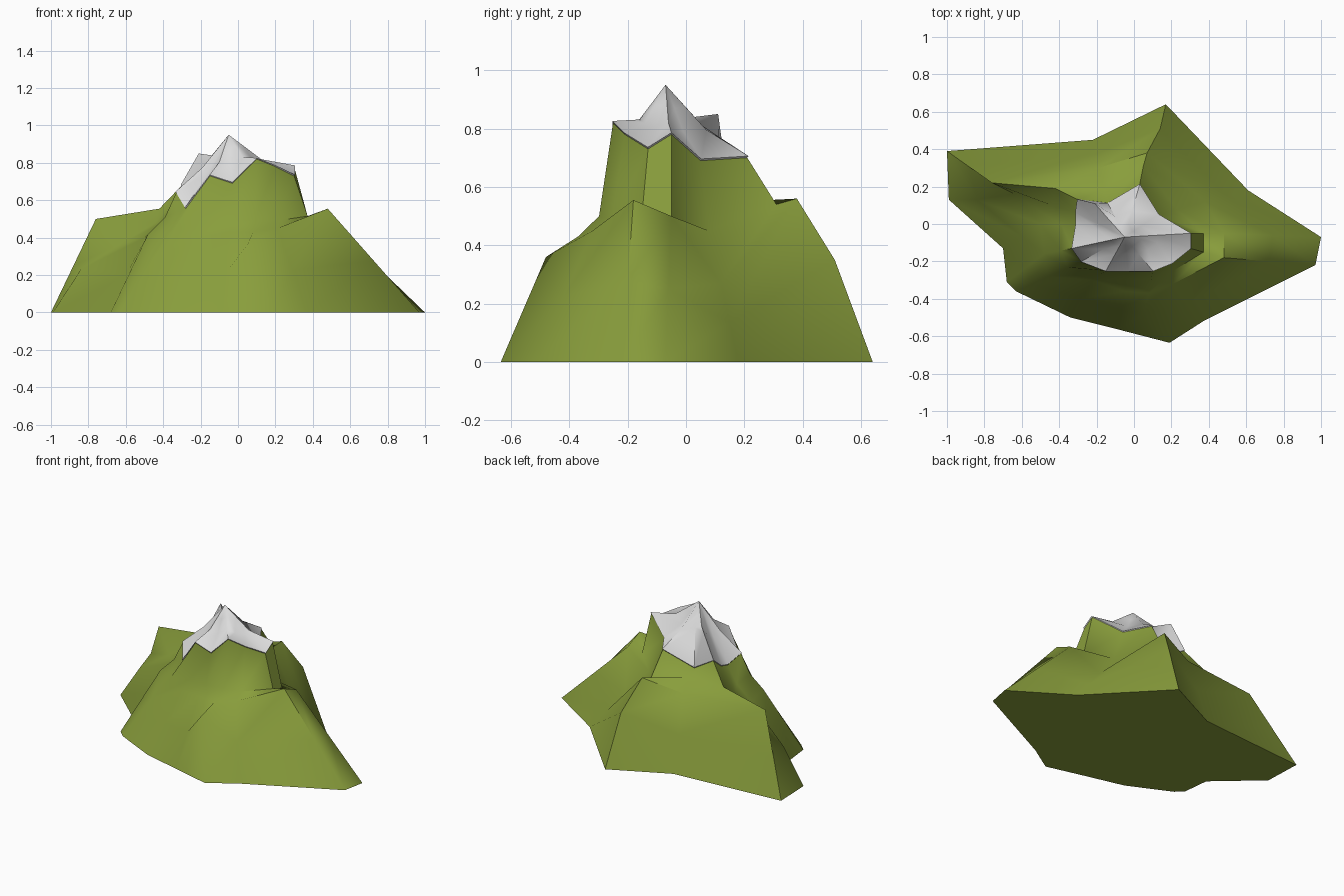
import bpy
import bmesh
import math
from mathutils import Vector

cube = bpy.data.objects.get("Cube")
if cube:
    bpy.data.objects.remove(cube, do_unlink=True)


def make_material(name, color):
    mat = bpy.data.materials.new(name)
    mat.use_nodes = True
    mat.diffuse_color = (*color, 1)
    mat.node_tree.nodes["Principled BSDF"].inputs["Base Color"].default_value = (*color, 1)
    return mat


def loft(name, rings, material, tip=None, close_bottom=False):
    """Skin counter-clockwise rings from bottom to top, with an optional tip."""
    bm = bmesh.new()
    loops = [[bm.verts.new(point) for point in ring] for ring in rings]
    count = len(loops[0])
    for lower, upper in zip(loops, loops[1:]):
        for i in range(count):
            j = (i + 1) % count
            bm.faces.new((lower[i], lower[j], upper[j], upper[i]))
    if tip:
        top = bm.verts.new(tip)
        for i in range(count):
            bm.faces.new((loops[-1][i], loops[-1][(i + 1) % count], top))
    if close_bottom:
        bm.faces.new(list(reversed(loops[0])))
    mesh = bpy.data.meshes.new(name)
    bm.to_mesh(mesh)
    bm.free()
    mesh.materials.append(material)
    obj = bpy.data.objects.new(name, mesh)
    bpy.context.collection.objects.link(obj)
    bpy.ops.object.select_all(action="DESELECT")
    obj.select_set(True)
    bpy.context.view_layer.objects.active = obj
    bpy.ops.object.shade_smooth_by_angle(angle=math.radians(52))
    return obj


# Spurs run counter-clockwise, starting at the rear edge of the right arm
SPURS = ["right_rear", "rear_right_hollow", "rear_ridge", "rear_wall", "left_ridge",
         "left_hollow", "left_notch", "left_spur", "left_cheek", "front_left",
         "front_middle", "front_ridge", "front_right", "right_front"]


def adjust(ring, **points):
    """Move the named spurs of a ring to new places."""
    for spur, point in points.items():
        ring[SPURS.index(spur)] = Vector(point)


# Footprint on the ground
foot = [Vector((x, y, 0)) for x, y in [
    (1, -.07), (.61, .18), (.17, .64), (-.22, .45), (-1, .39), (-.99, .13), (-.7, -.13),
    (-.68, -.31), (-.63, -.36), (-.34, -.5), (-.08, -.565), (.19, -.635), (.37, -.52), (.97, -.22)]]

# Shoulder crest, where the lower slopes end
shoulder = [Vector(p) for p in [
    (.48, -.05, .5), (.38, .12, .27), (.07, .38, .56), (-.19, .3, .49), (-.76, .22, .5),
    (-.64, .16, .36), (-.5, 0, .4), (-.48, -.16, .42), (-.46, -.28, .28), (-.22, -.3, .4),
    (-.05, -.36, .43), (.08, -.37, .43), (.21, -.32, .45), (.48, -.18, .555)]]

# Jagged snow line
snow_line = [Vector(p) for p in [
    (.3, -.05, .78), (.13, .05, .69), (.03, .21, .7), (-.14, .11, .58), (-.3, .13, .68),
    (-.31, .06, .62), (-.31, -.01, .6), (-.33, -.13, .64), (-.28, -.2, .555), (-.15, -.25, .73),
    (-.03, -.25, .69), (.1, -.25, .82), (.2, -.21, .78), (.3, -.13, .73)]]

# Lower slope: halfway up each spur, bulging on the two main ridges
slope = [a.lerp(b, .5) for a, b in zip(foot, shoulder)]
adjust(slope, front_ridge=(.05, -.48, .36), rear_ridge=(.14, .51, .35),
       left_hollow=(-.84, .13, .23))

# Neck: foot of the summit cliffs
neck_heights = [.48, .45, .54, .55, .55, .48, .49, .51, .43, .48, .49, .5, .49, .515]
neck = []
for crest, edge, height in zip(shoulder, snow_line, neck_heights):
    point = crest.lerp(edge, .6)
    point.z = height
    neck.append(point)
adjust(neck, left_ridge=(-.42, .19, .555), rear_ridge=(.05, .31, .54))

grass = make_material("grass_green", (.25, .34, .045))
snow = make_material("snow_white", (.72, .72, .72))

loft("mountain_body", [foot, slope, shoulder, neck, snow_line], grass, close_bottom=True)

# Snow cap: thin lip, dished flanks and a second small peak at the rear left
peak = Vector((-.05, -.07, .95))
axis = Vector((peak.x, peak.y, 0))


def spread(point, factor, lift):
    flat = Vector((point.x, point.y, 0))
    return axis + (flat - axis) * factor + Vector((0, 0, point.z + lift))


under = [spread(p, .98, -.004) for p in snow_line]
lip = [spread(p, 1.015, .006) for p in snow_line]
flank = [p.lerp(peak, .5) - Vector((0, 0, .2 * max(p.z - .55, .1))) for p in snow_line]
adjust(flank, left_ridge=(-.21, .11, .85), rear_wall=(-.1, .04, .82))
crest_ring = [p.lerp(peak, .5) for p in flank]
adjust(crest_ring, left_ridge=(-.14, .03, .84))
loft("snow_cap", [under, lip, flank, crest_ring], snow, tip=peak)
